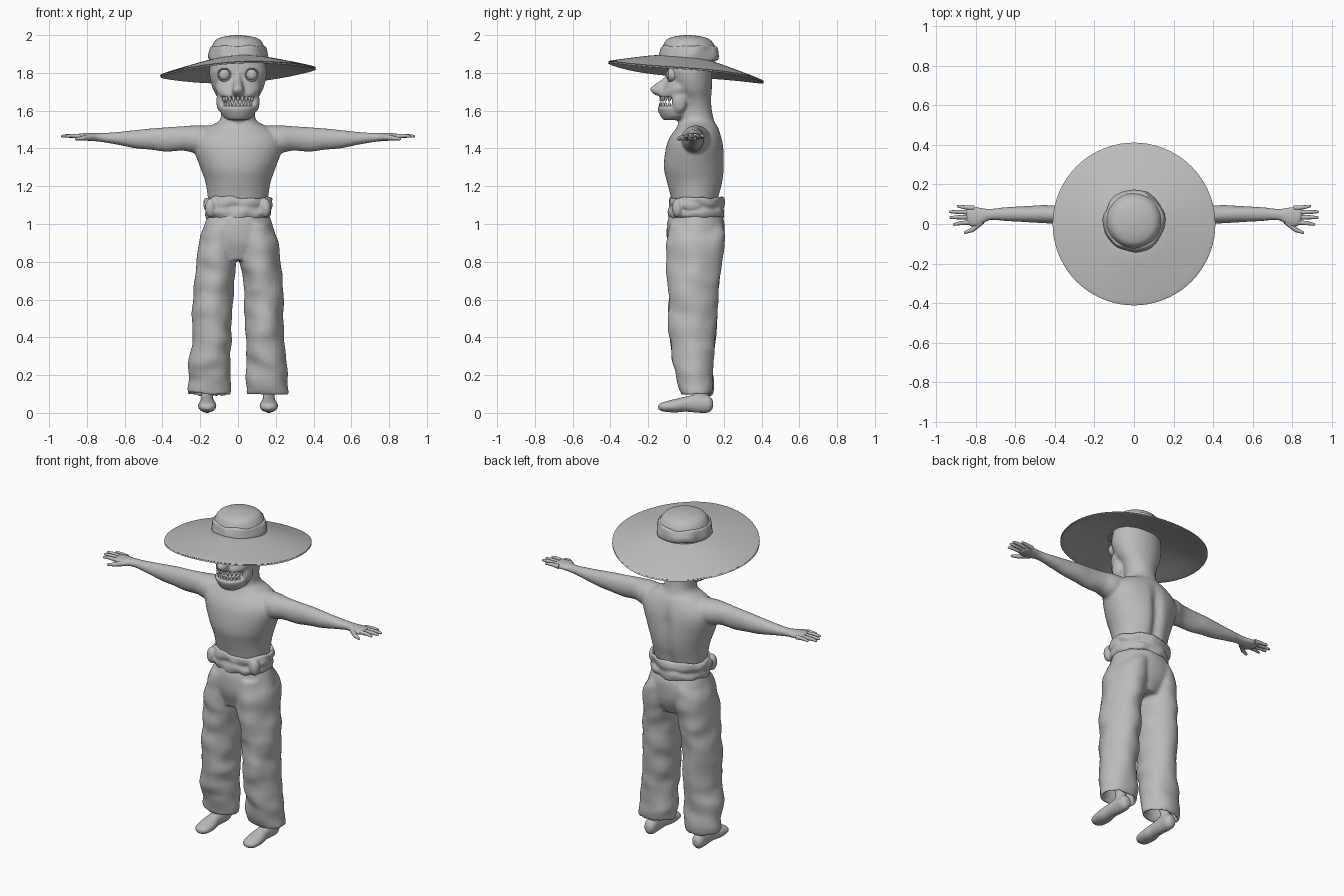
import bpy, bmesh, math
from mathutils import Vector, Matrix, noise

cube = bpy.data.objects.get("Cube")
if cube:
    bpy.data.objects.remove(cube, do_unlink=True)

GREY = (.5, .5, .5, 1)
clay = bpy.data.materials.new("plain_grey")
clay.use_nodes = True
clay.diffuse_color = GREY
clay.node_tree.nodes["Principled BSDF"].inputs["Base Color"].default_value = GREY


def spline(a, b, c, d, t):
    return [.5 * (2 * q + (r - p) * t + (2 * p - 5 * q + 4 * r - s) * t * t
                  + (3 * q - p - 3 * r + s) * t ** 3) for p, q, r, s in zip(a, b, c, d)]


def densify(rings, steps):
    last = len(rings) - 1
    out = []
    for i in range(last):
        pts = [rings[min(max(i + k, 0), last)] for k in (-1, 0, 1, 2)]
        out += [spline(*pts, j / steps) for j in range(steps)]
    return out + [rings[last]]


def loft(bm, rings, axis="z", side=1, n=40, steps=5, deform=None):
    """Closed skin over rings (position, centre, half width, low, high)."""
    loops = []
    for t, c, h, low, high in densify(rings, steps):
        loop = []
        for k in range(n):
            ang = math.tau * k / n
            a = c + h * math.cos(ang)
            b = (low + high) / 2 + (high - low) / 2 * math.sin(ang)
            co = Vector({"z": (a, b, t), "x": (t, a, b), "y": (a, t, b)}[axis])
            co.x *= side
            loop.append(bm.verts.new(deform(co) if deform else co))
        loops.append(loop)
    for p, q in zip(loops, loops[1:]):
        for k in range(n):
            j = (k + 1) % n
            bm.faces.new((p[k], p[j], q[j], q[k]))
    bm.faces.new(loops[0])
    bm.faces.new(loops[-1])


def ball(bm, centre, size):
    m = Matrix.Translation(centre) @ Matrix.Diagonal((*size, 1))
    bmesh.ops.create_uvsphere(bm, u_segments=24, v_segments=16, radius=1, matrix=m)


def tube(bm, p, q, r, s):
    p, q = Vector(p), Vector(q)
    m = Matrix.Translation((p + q) / 2) @ (q - p).to_track_quat("Z", "Y").to_matrix().to_4x4()
    bmesh.ops.create_cone(bm, cap_ends=True, segments=12, radius1=r, radius2=s,
                          depth=(q - p).length, matrix=m)
    ball(bm, q, (s, s, s))


def finish(bm, name, voxel=None, smooth=4):
    bmesh.ops.recalc_face_normals(bm, faces=bm.faces[:])
    mesh = bpy.data.meshes.new(name)
    bm.to_mesh(mesh)
    bm.free()
    mesh.materials.append(clay)
    ob = bpy.data.objects.new(name, mesh)
    bpy.context.collection.objects.link(ob)
    bpy.ops.object.select_all(action="DESELECT")
    ob.select_set(True)
    bpy.context.view_layer.objects.active = ob
    bpy.ops.object.shade_smooth_by_angle(angle=math.radians(50))
    if voxel:
        fuse = ob.modifiers.new("fuse", "REMESH")
        fuse.mode = "VOXEL"
        fuse.voxel_size = voxel
        fuse.use_smooth_shade = True
        relax = ob.modifiers.new("relax", "SMOOTH")
        relax.factor = .5
        relax.iterations = smooth
    return ob


def ripple(amount, fx, fz):
    return lambda co: co + amount * noise.noise_vector(Vector((co.x * fx, co.y * fx, co.z * fz)))


def spine(co):
    # soft groove down the back
    if co.y > .1 and co.z < 1.5:
        co.y -= .025 * math.exp(-(co.x / .03) ** 2) * min(1, (1.5 - co.z) * 8)
    return co


# Body: torso, neck, skull, jaws, nose and arms fused together
bm = bmesh.new()
loft(bm, [(1.06, 0, .15, -.07, .17), (1.14, 0, .16, -.08, .18), (1.22, 0, .172, -.1, .2),
          (1.3, 0, .2, -.117, .207), (1.4, 0, .235, -.107, .203), (1.46, 0, .23, -.085, .19),
          (1.51, 0, .17, -.05, .17), (1.545, 0, .1, -.037, .15), (1.6, 0, .09, -.03, .137),
          (1.66, 0, .105, -.035, .133), (1.72, 0, .135, -.07, .137), (1.8, 0, .152, -.097, .138),
          (1.88, 0, .14, -.09, .135)], n=64, deform=spine)
# upper jaw, lower jaw, nose
loft(bm, [(1.67, 0, .09, -.137, .04), (1.685, 0, .105, -.138, .05),
          (1.72, 0, .12, -.118, .05), (1.77, 0, .1, -.1, .05)])
loft(bm, [(1.55, 0, .05, -.12, -.05), (1.57, 0, .08, -.135, .02),
          (1.61, 0, .095, -.152, .03), (1.625, 0, .09, -.145, .02)])
loft(bm, [(1.68, 0, .02, -.16, -.09), (1.7, 0, .032, -.185, -.09), (1.725, 0, .028, -.185, -.08),
          (1.77, 0, .017, -.122, -.06), (1.8, 0, .012, -.105, -.06)])
for s in (1, -1):
    ball(bm, (s * .09, -.035, 1.65), (.025, .04, .06))
    loft(bm, [(.12, .06, .07, 1.38, 1.52), (.22, .05, .075, 1.375, 1.522),
              (.29, .045, .057, 1.388, 1.518), (.38, .047, .047, 1.383, 1.512),
              (.46, .05, .046, 1.393, 1.506), (.54, .05, .041, 1.4, 1.498),
              (.64, .05, .036, 1.42, 1.487), (.73, .048, .03, 1.435, 1.482),
              (.79, .035, .05, 1.44, 1.482), (.83, .038, .05, 1.445, 1.48),
              (.85, .045, .035, 1.45, 1.477)], axis="x", side=s)
finish(bm, "body", .009)

# Fingers and thumbs
for s, label in ((1, "left"), (-1, "right")):
    bm = bmesh.new()
    for base, tip, z in ((.08, .09, .89), (.06, .062, .93), (.035, .033, .928), (.01, -.002, .91)):
        tube(bm, (s * .81, base, 1.463), (s * (z - .03), (base + tip) / 2, 1.467), .013, .01)
        tube(bm, (s * (z - .03), (base + tip) / 2, 1.467), (s * z, tip, 1.465), .01, .007)
    tube(bm, (s * .77, .015, 1.46), (s * .82, -.03, 1.455), .017, .012)
    tube(bm, (s * .82, -.03, 1.455), (s * .855, -.043, 1.45), .012, .007)
    finish(bm, label + "_fingers")

# Eyes with raised rims
for s, label in ((1, "left"), (-1, "right")):
    bm = bmesh.new()
    ball(bm, (s * .072, -.083, 1.79), (.03, .024, .03))
    finish(bm, label + "_eye")
    bm = bmesh.new()
    loft(bm, [(-.055, s * .072, .035, 1.755, 1.825), (-.088, s * .072, .037, 1.753, 1.827),
              (-.094, s * .072, .033, 1.757, 1.823), (-.088, s * .072, .028, 1.762, 1.818)],
         axis="y")
    finish(bm, label + "_eye_rim")

# Teeth along both jaws
bm = bmesh.new()
for i in range(-4, 5):
    a = i * .28
    x, y = .082 * math.sin(a), -.045 - .082 * math.cos(a)
    tube(bm, (x, y, 1.682), (x, y - .008, 1.655), .012, .006)
    tube(bm, (x * .9, y - .005, 1.615), (x * .9, y - .008, 1.637), .011, .007)
finish(bm, "teeth")

# Trousers: hips and two wide legs with hollow hems
bm = bmesh.new()
creases = ripple(.014, 7, 11)
loft(bm, [(.81, 0, .12, -.07, .16), (.9, 0, .2, -.095, .2), (1, 0, .178, -.1, .207),
          (1.06, 0, .158, -.08, .18)], n=64, deform=ripple(.008, 6, 8))
for s in (1, -1):
    loft(bm, [(.24, .15, .08, -.03, .125), (.12, .155, .092, -.01, .125),
              (.1, .155, .11, -.025, .142), (.2, .152, .107, -.057, .148),
              (.4, .14, .102, -.087, .157), (.6, .135, .104, -.092, .168),
              (.8, .115, .106, -.1, .187), (.92, .1, .108, -.097, .2),
              (1, .08, .09, -.09, .19)], side=s, n=56, steps=10, deform=creases)
finish(bm, "trousers", .01, 3)

# Feet and ankles
for s, label in ((1, "left"), (-1, "right")):
    bm = bmesh.new()
    x = .163
    loft(bm, [(-.147, x, .015, .02, .042), (-.125, x, .042, .008, .056), (-.06, x, .049, .002, .073),
              (0, x, .04, .006, .087), (.07, x, .037, 0, .1), (.12, x, .035, .002, .092),
              (.143, x, .018, .025, .065)], axis="y", side=s)
    tube(bm, (s * x, .08, .06), (s * x, .075, .25), .031, .036)
    finish(bm, label + "_foot", .007)

# Bunched waist sash with overlapping folds
bm = bmesh.new()
loft(bm, [(1.05, 0, .145, -.07, .175), (1.03, 0, .165, -.085, .193), (1.06, 0, .178, -.097, .203),
          (1.085, 0, .168, -.09, .195), (1.11, 0, .178, -.095, .203), (1.14, 0, .176, -.09, .2),
          (1.14, 0, .16, -.075, .185), (1.1, 0, .15, -.065, .175)],
     n=96, deform=ripple(.014, 13, 16))
for s in (1, -1):
    ball(bm, (s * .145, -.045, 1.085), (.03, .03, .05))
    ball(bm, (s * .165, .03, 1.1), (.018, .05, .03))
finish(bm, "waist_sash", .007, 3)


# Hat: tilted floppy brim, crown and gathered band
def tilt(co):
    sag = .006 * math.sin(3 * math.atan2(co.y, co.x)) * co.xy.length / .4
    return Vector((co.x, co.y, co.z + .05 * co.x - .112 * co.y + sag))


def disc(z, r, shift=0):
    return (z, 0, r, shift - r, shift + r)


bm = bmesh.new()
loft(bm, [disc(1.875, .1), disc(1.873, .16), disc(1.845, .28), disc(1.813, .4), disc(1.805, .408),
          disc(1.799, .4), disc(1.83, .28), disc(1.855, .16), disc(1.858, .1)], n=72, deform=tilt)
finish(bm, "hat_brim")
bm = bmesh.new()
loft(bm, [disc(1.86, .14, .015), disc(1.92, .142, .015), disc(1.95, .134, .015),
          disc(1.978, .112, .012), disc(1.993, .07, .01), disc(2, .012, .01)], n=56)
finish(bm, "hat_crown")
bm = bmesh.new()
loft(bm, [disc(1.87, .13, .015), disc(1.868, .152, .015), disc(1.89, .157, .015),
          disc(1.915, .152, .015), disc(1.937, .144, .015), disc(1.942, .128, .015)],
     n=80, deform=ripple(.009, 14, 14))
finish(bm, "hat_band")
